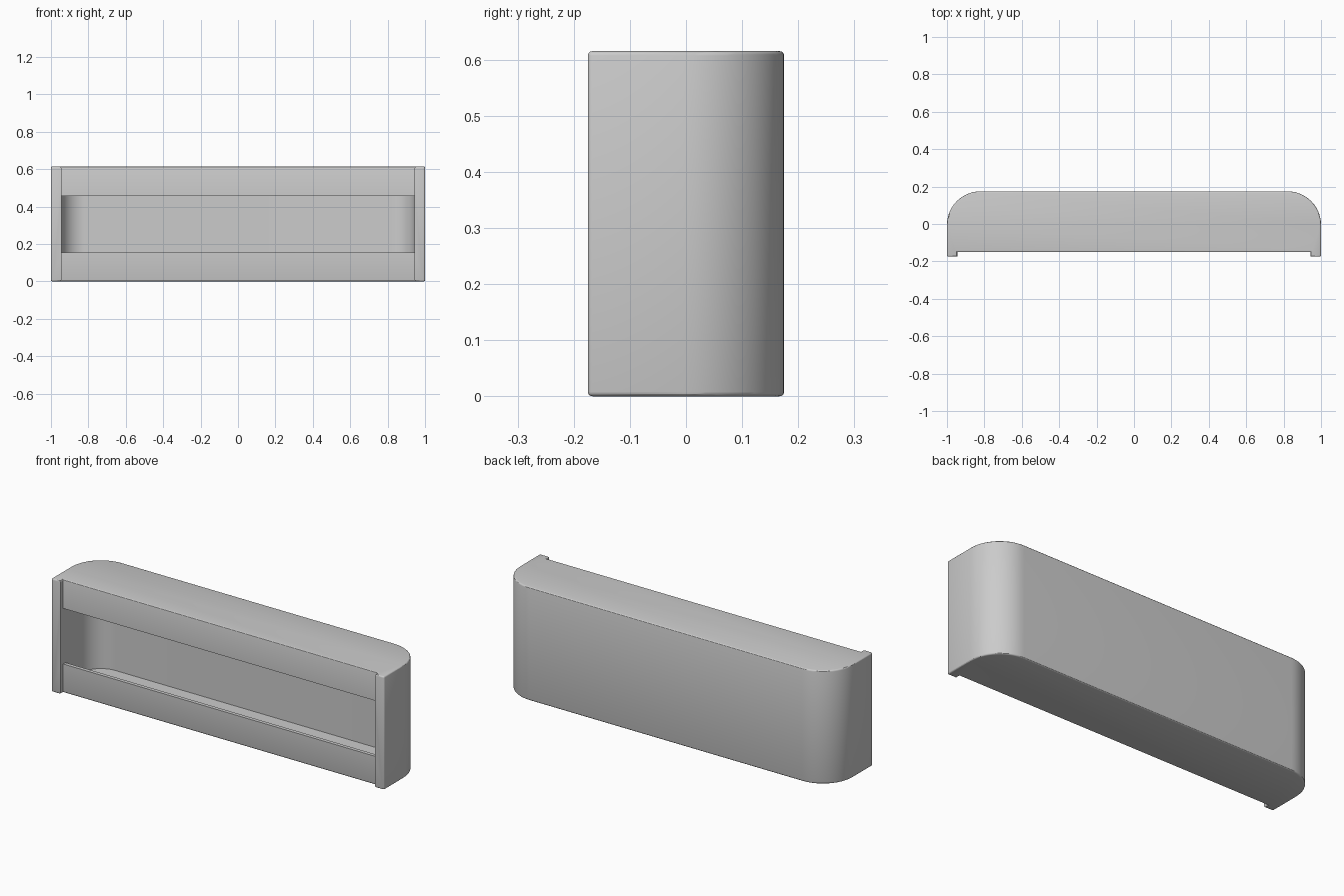
import bpy, bmesh
from math import sin, cos, pi

if "Cube" in bpy.data.objects:
    bpy.data.objects.remove(bpy.data.objects["Cube"])

H = 0.615            # overall height
WALL = 0.055         # shell thickness
FRONT, LIP, BACK = -0.175, -0.15, 0.175


def arc(cx, cy, r, n=14):
    return [(cx + r * cos(pi / 2 * i / n), cy + r * sin(pi / 2 * i / n)) for i in range(n + 1)]


def prism(name, half, z0, z1, bevel=0.0):
    """Extrude a mirrored half outline (right side, front to back)."""
    outline = half + [(-x, y) for x, y in reversed(half)]
    bm = bmesh.new()
    low = bm.faces.new([bm.verts.new((x, y, z0)) for x, y in outline])
    res = bmesh.ops.extrude_face_region(bm, geom=[low], use_keep_orig=True)
    for v in res["geom"]:
        if isinstance(v, bmesh.types.BMVert):
            v.co.z = z1
    bmesh.ops.recalc_face_normals(bm, faces=bm.faces[:])
    if bevel:
        def soft(e):
            a, b = e.verts
            upright = abs(a.co.z - b.co.z) > 0.1
            return not upright or (abs(a.co.x) > 0.99 and a.co.y < FRONT + 0.001)
        bmesh.ops.bevel(bm, geom=[e for e in bm.edges if soft(e)], offset=bevel,
                        segments=3, profile=0.5, affect='EDGES')
    me = bpy.data.meshes.new(name)
    bm.to_mesh(me)
    bm.free()
    ob = bpy.data.objects.new(name, me)
    bpy.context.collection.objects.link(ob)
    return ob


# Outer shell: rounded back corners, side flanges standing proud at the front
r = 0.18
inner = 1 - WALL
shell = prism("housing_shell",
              [(inner, LIP), (inner, FRONT), (1, FRONT)] + arc(1 - r, BACK - r, r),
              0, H, bevel=0.008)

# Hollow interior and the long front opening
ri = r - WALL
cavity = prism("cavity_cutter", [(inner, LIP + 0.02)] + arc(inner - ri, BACK - WALL - ri, ri),
               WALL - 0.005, H - WALL + 0.005)
slot = prism("opening_cutter", [(inner, -0.3), (inner, -0.06)], 0.155, 0.457)

bpy.context.view_layer.objects.active = shell
shell.select_set(True)
for cutter in (cavity, slot):
    cutter.hide_render = True
    mod = shell.modifiers.new("cut", 'BOOLEAN')
    mod.operation = 'DIFFERENCE'
    mod.solver = 'EXACT'
    mod.object = cutter
    bpy.ops.object.modifier_apply(modifier=mod.name)
for cutter in (cavity, slot):
    bpy.data.objects.remove(cutter)

bpy.ops.object.shade_smooth_by_angle()
